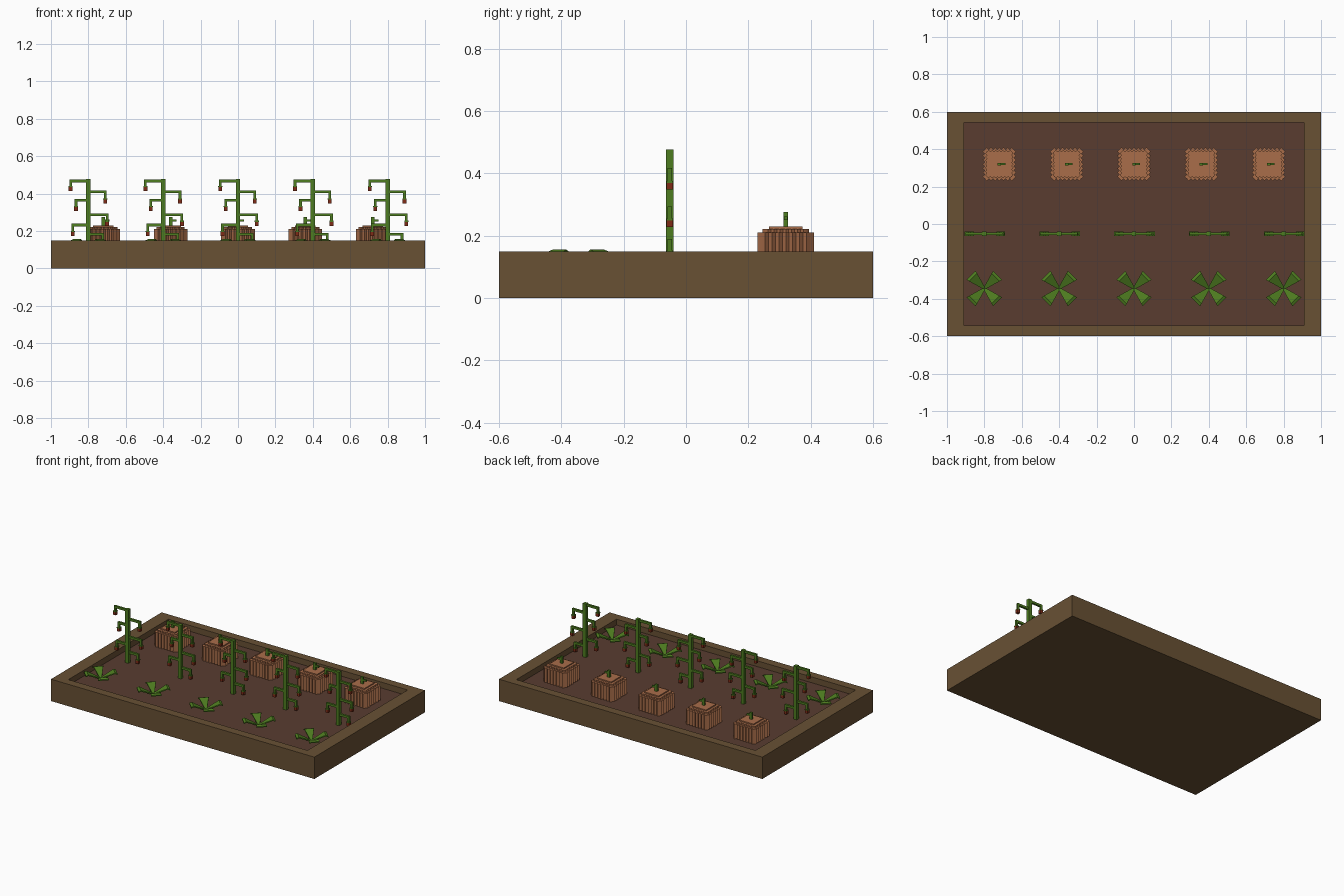
import bpy, bmesh, math
from mathutils import Matrix, Vector

if "Cube" in bpy.data.objects:
    bpy.data.objects.remove(bpy.data.objects["Cube"])

SOIL = 0.11

def mat(name, c):
    m = bpy.data.materials.new(name)
    m.diffuse_color = (*c, 1)
    m.use_nodes = True
    m.node_tree.nodes["Principled BSDF"].inputs["Base Color"].default_value = m.diffuse_color
    return m

WOOD = mat("wood", (0.14, 0.082, 0.034))
EARTH = mat("earth", (0.10, 0.046, 0.030))
ORANGE = mat("orange", (0.40, 0.155, 0.068))
GREEN = mat("green", (0.075, 0.20, 0.014))
RED = mat("red", (0.21, 0.024, 0.008))

def finish(bm, name, m):
    bmesh.ops.recalc_face_normals(bm, faces=bm.faces)
    me = bpy.data.meshes.new(name)
    bm.to_mesh(me)
    bm.free()
    me.materials.append(m)
    ob = bpy.data.objects.new(name, me)
    bpy.context.collection.objects.link(ob)
    return ob

def box(bm, lo, hi):
    lo, hi = Vector(lo), Vector(hi)
    size = hi - lo
    M = Matrix.Translation((lo + hi) / 2) @ Matrix.Diagonal((*size, 1))
    return bmesh.ops.create_cube(bm, size=1, matrix=M)

def prism(bm, pts, z0, z1):
    f = bm.faces.new([bm.verts.new((x, y, z0)) for x, y in pts])
    r = bmesh.ops.extrude_face_region(bm, geom=[f])
    vs = [v for v in r["geom"] if isinstance(v, bmesh.types.BMVert)]
    bmesh.ops.translate(bm, verts=vs, vec=(0, 0, z1 - z0))
    bm.faces.new([v for v in reversed(f.verts)]) if not f.is_valid else None

def row(ob, n, step, y):
    # repeat a part along the bed, sharing its mesh
    for i in range(n):
        o = ob if i == 0 else ob.copy()
        if i:
            bpy.context.collection.objects.link(o)
        o.location = ((i - (n - 1) / 2) * step, y, 0)

# wooden tray with a recess
bm = bmesh.new()
box(bm, (-1, -0.6, 0), (1, 0.6, 0.15))
top = max(bm.faces, key=lambda f: f.calc_center_median().z)
bmesh.ops.inset_region(bm, faces=[top], thickness=0.05)
for v in top.verts:
    v.co.x = math.copysign(0.908, v.co.x)
    v.co.y = math.copysign(0.543, v.co.y)
inner = bmesh.ops.extrude_face_region(bm, geom=[top])["geom"]
bmesh.ops.translate(bm, vec=(0, 0, SOIL - 0.16),
                    verts=[v for v in inner if isinstance(v, bmesh.types.BMVert)])
if top.is_valid:
    bmesh.ops.delete(bm, geom=[top], context='FACES_ONLY')
finish(bm, "planter_tray", WOOD)

# soil bed
bm = bmesh.new()
box(bm, (-0.908, -0.543, SOIL - 0.01), (0.908, 0.543, SOIL))
finish(bm, "soil", EARTH)

# pumpkins: square ribbed body with stepped top
def ribbed(half, depth, teeth):
    pts = []
    inner = half - depth
    for k in range(4):
        a = k * math.pi / 2
        for i in range(teeth * 2):
            t = -inner + 2 * inner * i / (teeth * 2)
            d = half if i % 2 else inner
            pts.append((d * math.cos(a) - t * math.sin(a),
                        d * math.sin(a) + t * math.cos(a)))
    return pts

bm = bmesh.new()
prism(bm, ribbed(0.09, 0.012, 7), SOIL, 0.21)
prism(bm, ribbed(0.075, 0.008, 7), 0.205, 0.222)
box(bm, (-0.054, -0.054, 0.215), (0.054, 0.054, 0.23))
row(finish(bm, "pumpkin", ORANGE), 5, 0.36, 0.32)

bm = bmesh.new()
box(bm, (-0.009, -0.007, 0.225), (0.009, 0.007, 0.276))
box(bm, (0.005, -0.005, 0.25), (0.032, 0.005, 0.262))
row(finish(bm, "pumpkin_stem", GREEN), 5, 0.36, 0.32)

# tomato vines: (arm end x, arm top z, fruit centre z)
arms = [(-0.095, 0.475, 0.425), (0.09, 0.417, 0.36), (-0.066, 0.372, 0.32),
        (0.1, 0.294, 0.24), (-0.083, 0.24, 0.185), (0.077, 0.19, 0.137)]
vine, fruit = bmesh.new(), bmesh.new()
box(vine, (-0.012, -0.012, SOIL), (0.012, 0.012, 0.477))
for x, z, fz in arms:
    s = math.copysign(1, x)
    box(vine, (min(0, x + s * 0.007), -0.007, z - 0.015), (max(0, x + s * 0.007), 0.007, z))
    box(vine, (x - 0.007, -0.007, fz + 0.012), (x + 0.007, 0.007, z - 0.015))
    box(vine, (x - 0.011, -0.011, fz + 0.009), (x + 0.011, 0.011, fz + 0.015))
    box(fruit, (x - 0.01, -0.01, fz - 0.012), (x + 0.01, 0.01, fz + 0.009))
row(finish(vine, "tomato_vine", GREEN), 5, 0.4, -0.052)
row(finish(fruit, "tomatoes", RED), 5, 0.4, -0.052)

# leafy greens: four flared leaves rising outward
bm = bmesh.new()
profile = [(0.0, 0.006, SOIL + 0.006), (0.085, 0.03, 0.156), (0.1, 0.034, 0.15)]
for k in range(4):
    R = Matrix.Rotation(math.radians(45 + 90 * k), 3, 'Z')
    rings = []
    for r, w, z in profile:
        rings.append([bm.verts.new(R @ Vector(p)) for p in
                      ((r, -w, z), (r, w, z), (r, w, z - 0.008), (r, -w, z - 0.008))])
    for a, b in zip(rings, rings[1:]):
        for i in range(4):
            j = (i + 1) % 4
            bm.faces.new((a[i], a[j], b[j], b[i]))
    bm.faces.new(rings[0])
    bm.faces.new(rings[-1])
row(finish(bm, "leafy_green", GREEN), 5, 0.4, -0.345)
